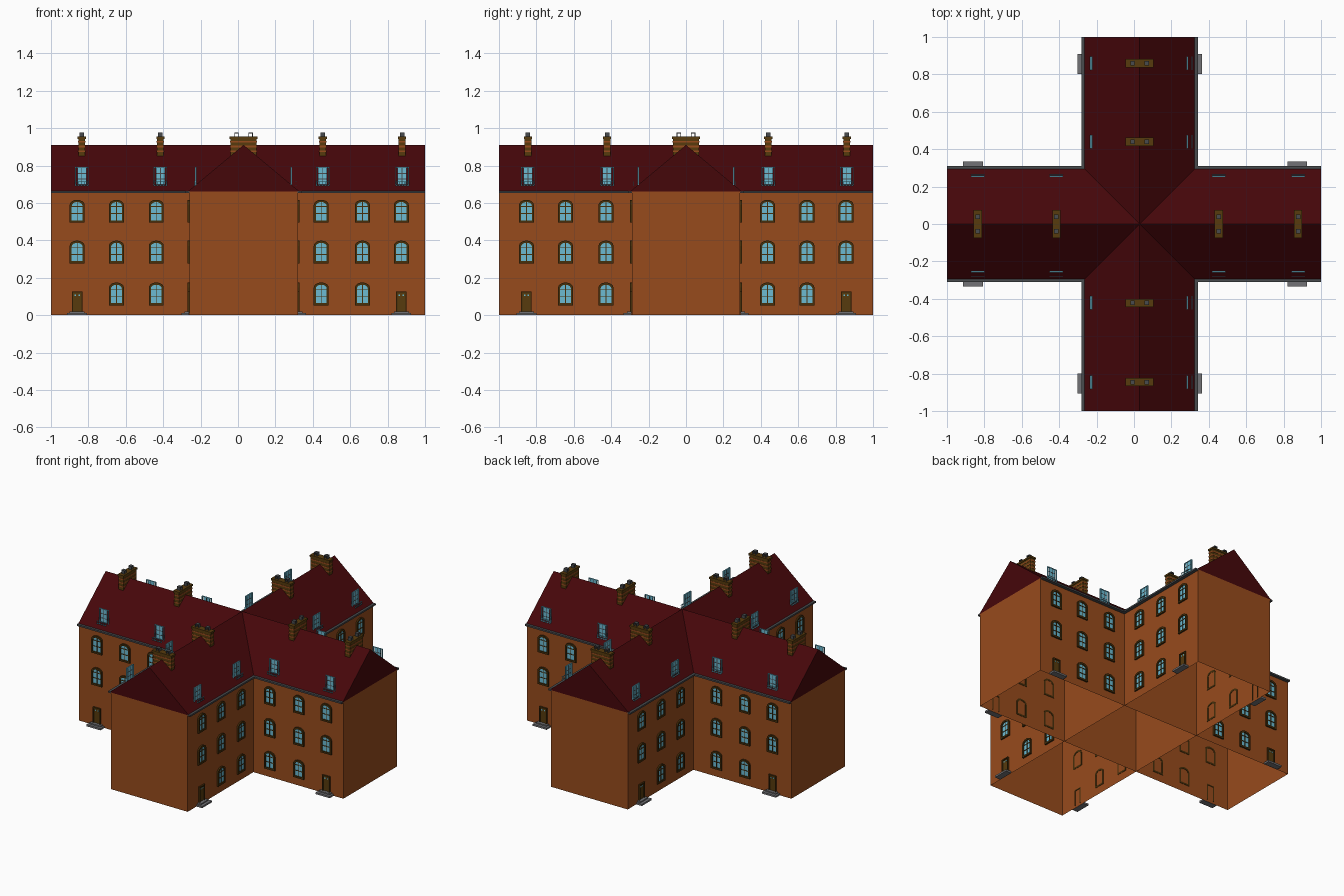
import bpy, bmesh, math
from mathutils import Vector

if "Cube" in bpy.data.objects:
    bpy.data.objects.remove(bpy.data.objects["Cube"])

CX = 0.03             # centre of the crossing
HALF = 0.29           # half width of each wing
EAVE, RIDGE = 0.66, 0.91


def material(name, rgb):
    m = bpy.data.materials.new(name)
    m.diffuse_color = (*rgb, 1)
    m.use_nodes = True
    m.node_tree.nodes["Principled BSDF"].inputs["Base Color"].default_value = m.diffuse_color
    return m


BRICK = material("orange brick", (0.31, 0.070, 0.012))
ROOF = material("dark red tile", (0.060, 0.002, 0.003))
GLASS = material("pale blue glass", (0.15, 0.50, 0.65))
FRAME = material("dark brown frame", (0.062, 0.028, 0.003))
DOOR = material("brown door", (0.095, 0.043, 0.004))
STONE = material("grey stone", (0.17, 0.17, 0.18))
METAL = material("dark grey metal", (0.065, 0.07, 0.075))

parts = {}            # part name -> (bmesh, material)


def part(name, mat):
    if name not in parts:
        parts[name] = (bmesh.new(), mat)
    return parts[name][0]


def world(side, u, out, z):
    """Point on a wing wall: u along the wing, out = distance from wing axis."""
    axis, sign = side
    return Vector((u, sign * out, z)) if axis == 'x' else Vector((CX + sign * out, u, z))


def prism(bm, side, prof, o0, o1):
    """Extrude a (u, z) profile outwards from o0 to o1."""
    a = [bm.verts.new(world(side, u, o0, z)) for u, z in prof]
    b = [bm.verts.new(world(side, u, o1, z)) for u, z in prof]
    n = len(prof)
    bm.faces.new(a)
    bm.faces.new(b)
    for i in range(n):
        bm.faces.new((a[i], a[(i + 1) % n], b[(i + 1) % n], b[i]))


def box(bm, side, u0, u1, o0, o1, z0, z1):
    prism(bm, side, [(u0, z0), (u1, z0), (u1, z1), (u0, z1)], o0, o1)


def arch(u, w, z0, z1, rise, n=8):
    """Rectangle with a low curved head."""
    pts = [(u - w, z0), (u + w, z0)]
    for i in range(n + 1):
        t = math.pi * i / n
        pts.append((u + w * math.cos(t), z1 - rise + rise * math.sin(t)))
    return pts


def ring(bm, side, outer, inner, o0, o1):
    """Frame between two matching profiles."""
    n = len(outer)
    v = [[bm.verts.new(world(side, u, o, z)) for u, z in p]
         for p, o in ((outer, o0), (outer, o1), (inner, o1), (inner, o0))]
    for k in range(4):
        p, q = v[k], v[(k + 1) % 4]
        for i in range(n):
            j = (i + 1) % n
            bm.faces.new((p[i], p[j], q[j], q[i]))


def window(side, u, z0):
    z1 = z0 + 0.122
    ring(part("window_frames", FRAME), side, arch(u, 0.040, z0, z1, 0.028),
         arch(u, 0.029, z0 + 0.012, z1 - 0.012, 0.021), HALF - 0.002, HALF + 0.010)
    prism(part("window_glass", GLASS), side,
          arch(u, 0.031, z0 + 0.01, z1 - 0.01, 0.022), HALF + 0.001, HALF + 0.003)
    bars = part("window_bars", FRAME)
    box(bars, side, u - 0.002, u + 0.002, HALF + 0.001, HALF + 0.006, z0 + 0.01, z1 - 0.011)
    for h in (0.048, 0.086):
        box(bars, side, u - 0.029, u + 0.029, HALF + 0.001, HALF + 0.006,
            z0 + h - 0.002, z0 + h + 0.002)


def door(side, u):
    f = part("door_frames", FRAME)
    for s in (-1, 1):
        box(f, side, u + s * 0.021, u + s * 0.028, HALF - 0.002, HALF + 0.010, 0.015, 0.125)
    box(f, side, u - 0.028, u + 0.028, HALF - 0.002, HALF + 0.010, 0.118, 0.126)
    box(part("doors", DOOR), side, u - 0.022, u + 0.022, HALF + 0.001, HALF + 0.004, 0.015, 0.12)
    for s in (-1, 1):
        box(part("door_lights", GLASS), side, u + s * 0.010 - 0.004, u + s * 0.010 + 0.004,
            HALF + 0.001, HALF + 0.006, 0.102, 0.110)
    step = part("door_steps", STONE)
    box(step, side, u - 0.053, u + 0.053, HALF + 0.001, HALF + 0.043, 0, 0.012)
    box(step, side, u - 0.040, u + 0.040, HALF + 0.001, HALF + 0.025, 0.012, 0.020)


def dormer_window(side, u, out):
    """Free-standing panes on the roof slope with a low rail in front."""
    o = 0.255
    g = part("dormer_glass", GLASS)
    for s in (-1, 1):
        for z in (0.700, 0.730, 0.760):
            box(g, side, u + s * 0.002, u + s * 0.024, o - 0.002, o + 0.002, z, z + 0.026)
        box(g, side, u + s * 0.032, u + s * 0.036, o - 0.004, o + 0.004, 0.69, 0.79)
    box(g, side, u - 0.036, u + 0.036, o - 0.004, o + 0.004, 0.787, 0.791)
    bars = part("dormer_bars", METAL)
    box(bars, side, u - 0.002, u + 0.002, o - 0.003, o + 0.003, 0.70, 0.787)
    for z in (0.726, 0.756):
        box(bars, side, u - 0.024, u + 0.024, o - 0.003, o + 0.003, z, z + 0.004)
    rail = part("dormer_rails", GLASS)
    for z in (0.694, 0.711):
        box(rail, side, u - 0.036, u + 0.036, out - 0.002, out + 0.002, z, z + 0.003)
    for i in range(5):
        c = u - 0.032 + i * 0.016
        box(rail, side, c - 0.0015, c + 0.0015, out - 0.001, out + 0.001, 0.690, 0.712)


def chimney(axis, u):
    side = (axis, 1)
    box(part("chimney_stacks", DOOR), side, u - 0.018, u + 0.018, -0.070, 0.070, 0.85, 0.945)
    for z in (0.872, 0.897, 0.922):
        box(part("chimney_bands", BRICK), side, u - 0.0195, u + 0.0195, -0.0715, 0.0715,
            z, z + 0.009)
    box(part("chimney_caps", DOOR), side, u - 0.022, u + 0.022, -0.075, 0.075, 0.943, 0.955)
    # Hooded pots, open along the wing
    pots = part("chimney_pots", METAL)
    for c in (-0.038, 0.038):
        for s in (-1, 1):
            box(pots, side, u - 0.012, u + 0.012, c + s * 0.008, c + s * 0.012, 0.955, 0.976)
        box(pots, side, u - 0.012, u + 0.012, c - 0.012, c + 0.012, 0.972, 0.977)


# Positions along each wing axis
WINDOWS = {'x': (-0.86, -0.65, -0.437, 0.445, 0.665, 0.873),
           'y': (-0.853, -0.644, -0.428, 0.436, 0.647, 0.856)}
STACKS = {'x': (-0.835, -0.415, 0.453, 0.877), 'y': (-0.845, -0.422, 0.44, 0.86)}

for axis in 'xy':
    # Two wings crossing: open-bottomed wall shell and gabled roof
    wing = (axis, 1)
    bm = part("walls_" + axis, BRICK)
    rim = [(-1, -HALF), (1, -HALF), (1, HALF), (-1, HALF)]
    lo, hi = ([bm.verts.new(world(wing, u, o, z)) for u, o in rim] for z in (0, EAVE))
    for i in range(4):
        j = (i + 1) % 4
        bm.faces.new((lo[i], lo[j], hi[j], hi[i]))
    bm = part("roof_" + axis, ROOF)
    a, b = ([bm.verts.new(world(wing, u, o, z)) for o, z in
             ((-0.30, EAVE), (0, RIDGE), (0.30, EAVE))] for u in (-1, 1))
    bm.faces.new(a)
    bm.faces.new(b)
    for i in (0, 1):
        bm.faces.new((a[i], a[i + 1], b[i + 1], b[i]))

    for u in STACKS[axis]:
        chimney(axis, u)
    c = CX if axis == 'x' else 0
    for sign in (-1, 1):
        side = (axis, sign)
        for k, u in enumerate(WINDOWS[axis]):
            window(side, u, 0.495)
            window(side, u, 0.277)
            if k in (0, 5):
                door(side, u)
            else:
                window(side, u, 0.053)
        for u in STACKS[axis]:
            dormer_window(side, u, 0.280 if (axis == 'x') == (sign < 0) else 0.263)
        # Gutters along the eaves
        for u0, u1 in ((-1, c - 0.29), (c + 0.29, 1)):
            box(part("gutters", METAL), side, u0, u1, 0.288, 0.311, 0.654, 0.665)

for name, (bm, mat) in parts.items():
    bmesh.ops.recalc_face_normals(bm, faces=bm.faces[:])
    me = bpy.data.meshes.new(name)
    bm.to_mesh(me)
    bm.free()
    me.materials.append(mat)
    bpy.context.collection.objects.link(bpy.data.objects.new(name, me))
